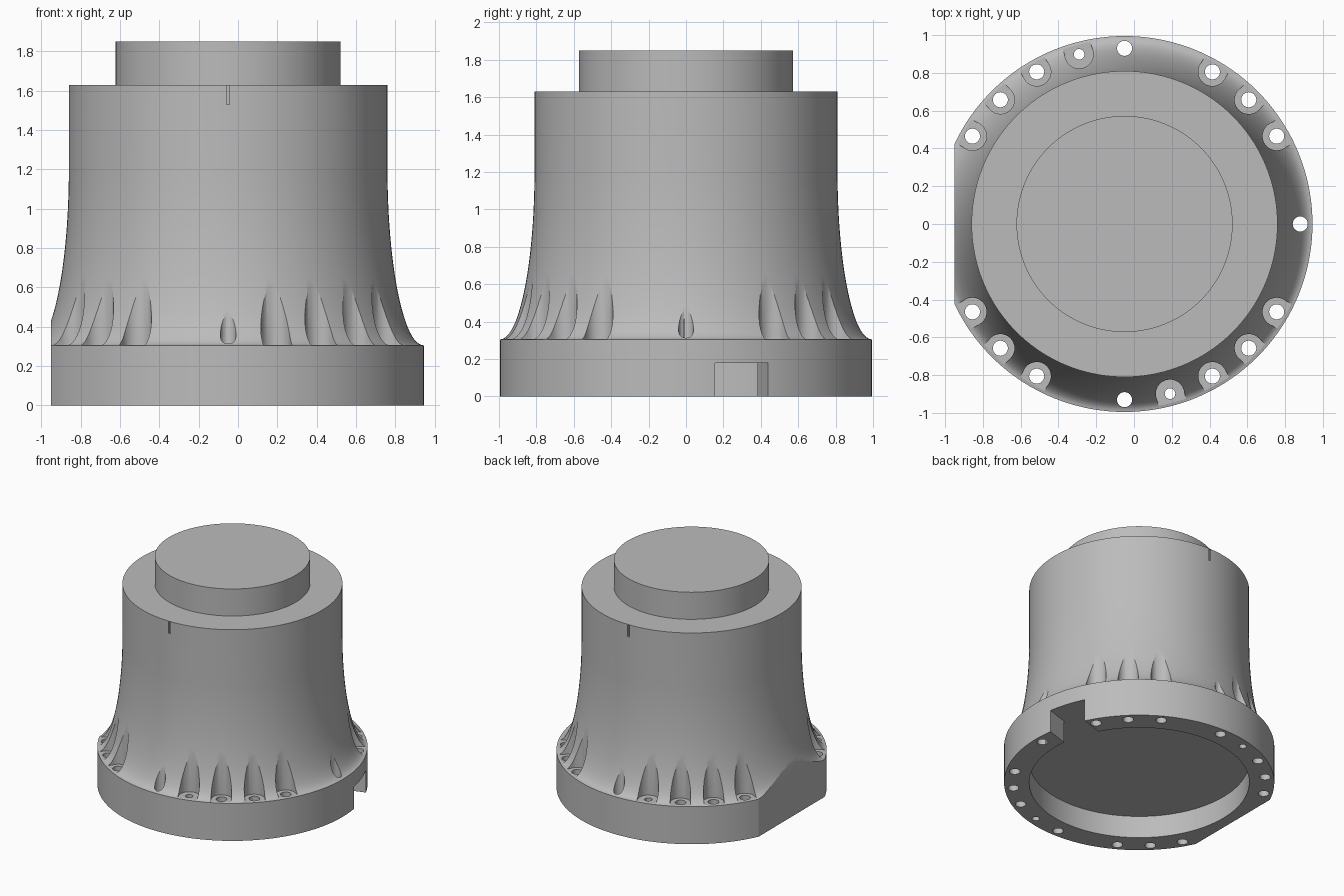
import bpy, bmesh
from math import sin, cos, pi, radians, sqrt
from mathutils import Matrix

cube = bpy.data.objects.get("Cube")
if cube:
    bpy.data.objects.remove(cube, do_unlink=True)

AXIS_X = -0.05          # the flat on one side shifts the round axis
RIM, NECK = 0.995, 0.81
BASE_H, FLARE_H, BODY_H = 0.305, 0.9, 1.63
CAVITY_H = 0.18
BOLT_R = 0.93

grey = bpy.data.materials.new("casting grey")
grey.use_nodes = True
colour = (0.5, 0.5, 0.5, 1)
grey.diffuse_color = colour
grey.node_tree.nodes["Principled BSDF"].inputs["Base Color"].default_value = colour


def finish(name, bm):
    """Turn a bmesh into a linked object."""
    bmesh.ops.recalc_face_normals(bm, faces=bm.faces)
    mesh = bpy.data.meshes.new(name)
    bm.to_mesh(mesh)
    bm.free()
    ob = bpy.data.objects.new(name, mesh)
    bpy.context.collection.objects.link(ob)
    mesh.materials.append(grey)
    return ob


def lathe(name, profile, steps=144):
    """Spin an (r, z) profile around the vertical axis."""
    bm = bmesh.new()
    verts = [bm.verts.new((r, 0, z)) for r, z in profile]
    edges = [bm.edges.new(pair) for pair in zip(verts, verts[1:])]
    bmesh.ops.spin(bm, geom=verts + edges, cent=(0, 0, 0), axis=(0, 0, 1),
                   angle=2 * pi, steps=steps)
    bmesh.ops.remove_doubles(bm, verts=bm.verts, dist=1e-5)
    bmesh.ops.translate(bm, verts=bm.verts, vec=(AXIS_X, 0, 0))
    return finish(name, bm)


def prism(bm, outline, angle, z0, z1):
    """Add an upright prism; outline is (radial, sideways) turned to angle."""
    place = Matrix.Translation((AXIS_X, 0, 0)) @ Matrix.Rotation(radians(angle), 4, 'Z')
    low = [bm.verts.new((u, v, z0)) for u, v in outline]
    high = [bm.verts.new((u, v, z1)) for u, v in outline]
    bm.faces.new(low[::-1])
    bm.faces.new(high)
    for i in range(len(low)):
        j = (i + 1) % len(low)
        bm.faces.new((low[i], low[j], high[j], high[i]))
    bmesh.ops.transform(bm, matrix=place, verts=low + high)


def box(u0, u1, half):
    return [(u0, -half), (u1, -half), (u1, half), (u0, half)]


def arc(radius, start, end, count):
    angles = [radians(start + (end - start) * i / count) for i in range(count + 1)]
    return [(BOLT_R + radius * cos(a), radius * sin(a)) for a in angles]


def cut(target, bm):
    """Subtract the cutter from the target and discard it."""
    tool = finish("cutter", bm)
    tool.hide_render = True
    mod = target.modifiers.new("cut", 'BOOLEAN')
    mod.operation, mod.solver, mod.object = 'DIFFERENCE', 'EXACT', tool
    bpy.context.view_layer.objects.active = target
    bpy.ops.object.modifier_apply(modifier=mod.name)
    bpy.data.objects.remove(tool, do_unlink=True)


# Body: straight rim, elliptical flare, straight neck, shallow cavity below
flare = []
for i in range(25):
    a = pi / 2 * i / 24
    flare.append((NECK + (RIM - NECK) * (1 - sin(a)),
                  BASE_H + FLARE_H * (1 - cos(a))))
profile = [(0, CAVITY_H), (NECK, CAVITY_H), (NECK, 0), (RIM, 0)]
body = lathe("housing_body", profile + flare + [(NECK, BODY_H), (0, BODY_H)])

# Flat side and the rotated cable notch through the rim
bm = bmesh.new()
prism(bm, box(0.9, 1.3, 1.2), 180, -0.1, 1)
prism(bm, box(0.7, 1.2, 0.149), 17.6, -0.1, CAVITY_H)
cut(body, bm)

# U-shaped spot-face pockets in the flare
large = [s * a for s in (1, -1) for a in (30, 45, 60, 120, 135, 150)]
small = [105, -75]
bm = bmesh.new()
for angle in large + small:
    pocket = arc(0.075, 90, 270, 16) + [(1.2, -0.075), (1.2, 0.075)]
    prism(bm, pocket, angle, BASE_H + 0.003, 0.9)
cut(body, bm)

# Bolt holes, dowel holes and plain holes
bm = bmesh.new()
for angle in large + [0, 90, -90]:
    prism(bm, arc(0.04, 0, 345, 23), angle, -0.1, 0.8)
for angle in small:
    prism(bm, arc(0.028, 0, 345, 23), angle, -0.1, 0.8)
cut(body, bm)

# Index marks below the top edge, front and back
bm = bmesh.new()
for angle in (-90, 90):
    prism(bm, box(NECK - 0.015, 0.9, 0.008), angle, 1.53, BODY_H - 0.004)
cut(body, bm)

# Output boss on top
boss = lathe("output_boss", [(0, BODY_H - 0.01), (0.572, BODY_H - 0.01),
                             (0.572, 1.85), (0, 1.85)])

for ob in (body, boss):
    bpy.ops.object.select_all(action='DESELECT')
    ob.select_set(True)
    bpy.context.view_layer.objects.active = ob
    bpy.ops.object.shade_smooth_by_angle(angle=radians(25))
